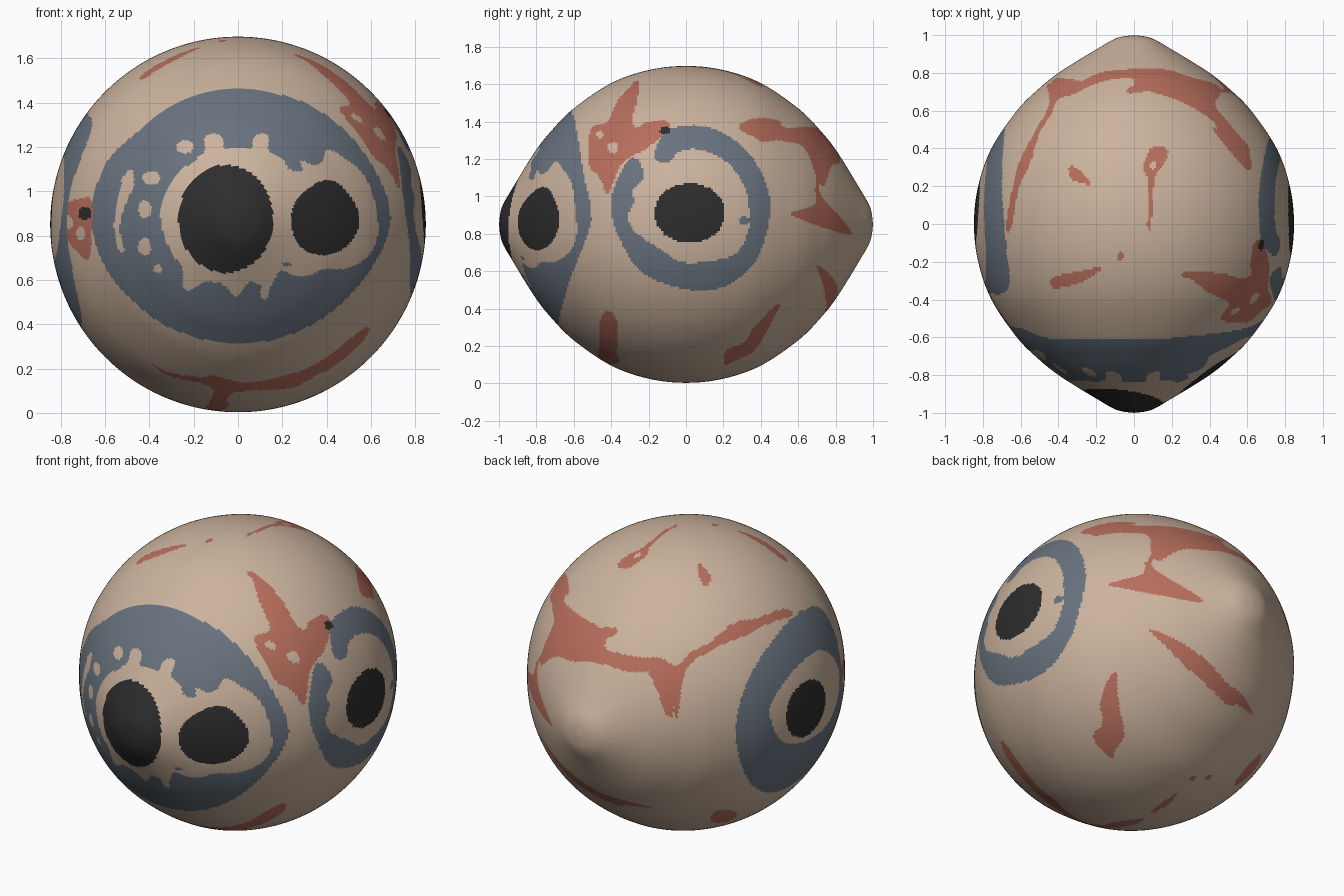
import bpy
import bmesh
import math
from mathutils import Vector

default_cube = bpy.data.objects.get("Cube")
if default_cube:
    bpy.data.objects.remove(default_cube, do_unlink=True)

CENTRE_HEIGHT = 0.85
ROWS, SEGMENTS = 232, 450


def make_material(name, colour):
    material = bpy.data.materials.new(name)
    material.use_nodes = True
    rgba = (*colour, 1.0)
    material.diffuse_color = rgba
    material.node_tree.nodes["Principled BSDF"].inputs["Base Color"].default_value = rgba
    return material


materials = [
    make_material("tan skin", (0.60, 0.45, 0.34)),
    make_material("slate iris", (0.14, 0.17, 0.21)),
    make_material("red vein", (0.47, 0.155, 0.107)),
    make_material("black pupil", (0.026, 0.026, 0.026)),
]
TAN, SLATE, RED, BLACK = range(len(materials))


def spline(points, steps, closed):
    """Catmull-Rom curve through the given points."""
    points = [Vector(p) for p in points]
    count = len(points)
    result = []
    for i in range(count if closed else count - 1):
        if closed:
            a, b, c, d = (points[(i + k) % count] for k in (-1, 0, 1, 2))
        else:
            a, b, c, d = (points[min(max(i + k, 0), count - 1)] for k in (-1, 0, 1, 2))
        for step in range(steps):
            t = step / steps
            result.append(0.5 * (2 * b + (c - a) * t + (2 * a - 5 * b + 4 * c - d) * t ** 2
                                 + (3 * b - a - 3 * c + d) * t ** 3))
    if not closed:
        result.append(points[-1])
    return result


# Painted regions: each is a closed outline seen along one axis, in hundredths
# side name -> (horizontal axis, vertical axis, facing axis, facing sign)
SIDES = {
    "front": ("x", "z", "y", -1), "back": ("x", "z", "y", 1),
    "right": ("y", "z", "x", 1), "left": ("y", "z", "x", -1),
    "top": ("x", "y", "z", 1), "bottom": ("x", "y", "z", -1),
}
regions = []


def paint(side, colour, points, steps=4):
    outline = [p / 100 for p in spline(points, steps, True)]
    xs, ys = [p.x for p in outline], [p.y for p in outline]
    regions.append((SIDES[side], colour, outline, (min(xs), max(xs), min(ys), max(ys))))


def spot(side, colour, x, y, rx, ry):
    corners = [(x + rx, y), (x, y + ry), (x - rx, y), (x, y - ry)]
    middles = [(x + sx * rx * 0.71, y + sy * ry * 0.71)
               for sx, sy in ((1, 1), (-1, 1), (-1, -1), (1, -1))]
    paint(side, colour, [p for pair in zip(corners, middles) for p in pair])


# Large double iris on the front
paint("front", SLATE, [
    (0, 146), (30, 140), (55, 120), (69, 88), (55, 58), (30, 38), (0, 31), (-30, 38),
    (-50, 53), (-62, 70), (-66, 90), (-60, 112), (-45, 127), (-25, 141)])
paint("front", TAN, [
    (-35, 88), (-32, 101), (-26, 109), (-17, 116), (-15, 119), (-15, 124), (-11, 126),
    (-7, 124), (-6, 119), (0, 120), (6, 119), (7, 124), (11, 126), (14, 124), (14, 118),
    (20, 115), (23, 110), (29, 109), (28, 114), (33, 112), (38, 113), (40, 119), (48, 115),
    (57, 107), (62, 94), (63, 80), (58, 70), (48, 65), (39, 65), (32, 62), (25, 62),
    (19, 64), (14, 56), (9, 58), (5, 59), (1, 54), (-2, 53), (-7, 58), (-15, 59),
    (-22, 55), (-25, 58), (-25, 65), (-31, 74)])
paint("front", TAN, [
    (-48, 110), (-47, 103), (-50, 96), (-53, 87), (-53, 80), (-51, 73), (-54, 74),
    (-56, 85), (-54, 96), (-52, 106)])
for dot in ((-42, 75, 3, 4), (-42, 92, 3, 4), (-39, 106, 4, 3), (-24, 120, 4, 3),
            (-36, 65, 2, 2), (12, 54, 2, 3)):
    spot("front", TAN, *dot)
spot("front", SLATE, 22, 67, 2, 1)
spot("front", BLACK, -5.5, 87.5, 21.5, 24.5)
paint("front", BLACK, [
    (24, 86), (27, 97), (39, 105), (48, 101), (55, 88), (50, 76), (39, 71), (28, 75)])

# Veins seen from the front
paint("front", RED, [
    (-79, 93), (-67, 97), (-66, 85), (-67, 70), (-71, 71), (-78, 80), (-74, 86)])
spot("front", TAN, -71, 81, 2, 3)
spot("front", BLACK, -69, 90, 3, 3)
paint("front", RED, [
    (-44, 25), (-33, 19), (-17, 16), (-11, 17), (1, 14), (14, 15), (28, 19), (41, 26),
    (58, 39), (57, 33), (46, 23), (32, 15), (23, 11), (5, 10), (-4, 8), (-5, 2),
    (-14, 2), (-11, 9), (-15, 13), (-29, 16), (-40, 22)])

# Veins and broken iris ring on the +x side
paint("right", RED, [
    (-26, 161), (-36, 152), (-42, 140), (-51, 136), (-52, 117), (-46, 110), (-42, 101),
    (-38, 110), (-33, 119), (-22, 125), (-10, 135), (-10, 140), (-20, 140), (-26, 137),
    (-29, 141), (-26, 152)])
spot("right", TAN, -39, 126, 3, 3)
spot("right", TAN, -46, 133, 2, 2)
paint("right", RED, [
    (29, 139), (40, 142), (51, 140), (50, 136), (69, 137), (78, 129), (81, 121), (74, 120),
    (71, 109), (72, 101), (77, 95), (89, 80), (74, 83), (61, 88), (56, 91), (69, 96),
    (69, 104), (71, 120), (69, 128), (55, 129), (39, 132), (31, 134)])
paint("right", RED, [
    (50, 43), (47, 35), (37, 18), (26, 12), (21, 10), (22, 18), (31, 22), (38, 32)])
paint("right", SLATE, [
    (45, 90), (42, 109), (31, 126), (15, 136), (1, 138), (-10, 135), (-16, 126), (-17, 120),
    (-10, 118), (-3, 124), (7, 125), (21, 119), (31, 106), (34, 91), (33, 80), (26, 69),
    (10, 65), (-3, 65), (-14, 72), (-22, 77), (-29, 83), (-31, 90), (-28, 96), (-28, 104),
    (-23, 109), (-25, 119), (-31, 119), (-38, 106), (-40, 92), (-34, 74), (-22, 58),
    (2, 50), (21, 52), (37, 65)])
spot("right", SLATE, 31, 87, 3, 2)
spot("right", BLACK, 2, 91, 19, 16)
spot("right", BLACK, -11, 135, 3, 2)

# Iris on the -x side
paint("left", SLATE, [
    (18, 39), (38, 52), (50, 76), (49, 100), (35, 120), (12, 132), (-10, 135), (-30, 130),
    (-37, 117), (-36, 90), (-36, 65), (-25, 45), (-3, 38)])
paint("left", TAN, [
    (33, 96), (29, 80), (22, 73), (8, 69), (-10, 69), (-25, 77), (-31, 95), (-22, 109),
    (-9, 115), (10, 113), (24, 106)])
spot("left", BLACK, 6, 88, 17, 16)

# Veins over the top
paint("top", RED, [
    (-46, 74), (-39, 72), (-31, 74), (-18, 80), (-2, 82), (16, 82), (29, 78), (43, 74),
    (46, 69), (43, 63), (53, 50), (61, 40), (60, 32), (55, 37), (44, 51), (37, 63),
    (27, 69), (13, 71), (-2, 69), (-3, 72), (6, 76), (-8, 77), (-21, 74), (-31, 69),
    (-40, 66), (-44, 58), (-50, 48), (-55, 32), (-61, 19), (-65, -2), (-68, -2),
    (-65, 16), (-61, 32), (-53, 48), (-45, 63)])
paint("top", RED, [(11, 41), (18, 39), (16, 32), (11, 24), (9, -1), (7, -1), (8, 21),
                   (5, 29), (7, 37)])
spot("top", TAN, 10, 31, 2, 2)
paint("top", RED, [(-34, 31), (-28, 28), (-23, 21), (-29, 22), (-34, 25)])
paint("top", RED, [(-44, -29), (-34, -26), (-17, -23), (-26, -30), (-42, -34)])
spot("top", RED, -7, -17, 2, 2)
spot("top", RED, 28, -27, 3, 2)

# Veins on the back and underside
paint("back", RED, [(-28, 122), (-40, 120), (-44, 100), (-40, 102), (-35, 113)])
paint("back", RED, [
    (48, 63), (30, 56), (12, 48), (0, 43), (-10, 42), (-26, 38), (-12, 37), (-5, 35),
    (10, 39), (20, 43), (30, 48)])
for dot in ((-50, 36, 6, 9), (-11, 12, 2, 11), (-12, 35, 2, 2), (-21, 37, 2, 2)):
    spot("bottom", RED, *dot)


def inside(x, y, outline):
    hit = False
    previous = outline[-1]
    for point in outline:
        if (point.y > y) != (previous.y > y):
            if x < (previous.x - point.x) * (y - point.y) / (previous.y - point.y) + point.x:
                hit = not hit
        previous = point
    return hit


def colour_at(position):
    for (across, up, facing, sign), colour, outline, box in reversed(regions):
        depth = getattr(position, facing) - (CENTRE_HEIGHT if facing == "z" else 0)
        if depth * sign <= 0:
            continue
        u, v = getattr(position, across), getattr(position, up)
        if box[0] < u < box[1] and box[2] < v < box[3] and inside(u, v, outline):
            return colour
    return TAN


# Body: a round form with a blunt nub at each end, turned about the y axis
half = [(0, 0.847), (0.2, 0.825), (0.4, 0.755), (0.6, 0.62), (0.72, 0.5), (0.81, 0.385),
        (0.93, 0.19), (0.985, 0.09), (1, 0)]
curve = spline([(-y, r) for y, r in reversed(half[1:])] + half, 30, False)
lengths = [0.0]
for a, b in zip(curve, curve[1:]):
    lengths.append(lengths[-1] + (b - a).length)
profile, j = [], 0
for row in range(1, ROWS):
    target = lengths[-1] * row / ROWS
    while lengths[j + 1] < target:
        j += 1
    profile.append(curve[j].lerp(curve[j + 1], (target - lengths[j]) / (lengths[j + 1] - lengths[j])))

bm = bmesh.new()
angles = [2 * math.pi * s / SEGMENTS for s in range(SEGMENTS)]
rings = [[bm.verts.new((p.y * math.cos(a), p.x, CENTRE_HEIGHT + p.y * math.sin(a)))
          for a in angles] for p in profile]
for ring, following in zip(rings, rings[1:]):
    for s in range(SEGMENTS):
        t = (s + 1) % SEGMENTS
        bm.faces.new((ring[s], following[s], following[t], ring[t]))
for ring, y in ((rings[0], -1), (rings[-1], 1)):
    tip = bm.verts.new((0, y, CENTRE_HEIGHT))
    for s in range(SEGMENTS):
        bm.faces.new((ring[s], ring[(s + 1) % SEGMENTS], tip))
bmesh.ops.recalc_face_normals(bm, faces=bm.faces)
for face in bm.faces:
    face.material_index = colour_at(face.calc_center_median())
    face.smooth = True

mesh = bpy.data.meshes.new("eyed_ball")
bm.to_mesh(mesh)
bm.free()
for material in materials:
    mesh.materials.append(material)
bpy.context.collection.objects.link(bpy.data.objects.new("eyed_ball", mesh))
